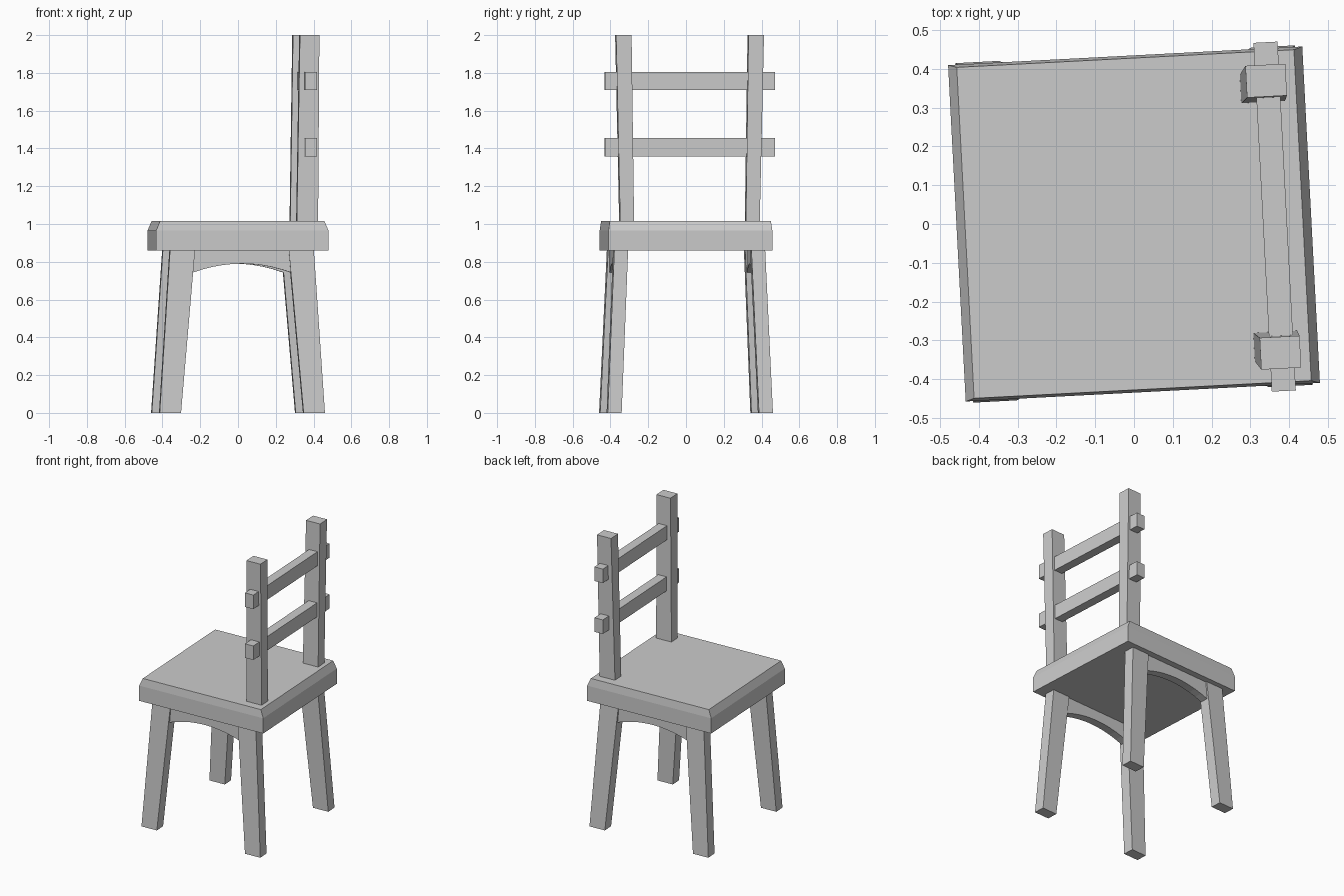
import bpy, bmesh, math

if "Cube" in bpy.data.objects:
    bpy.data.objects.remove(bpy.data.objects["Cube"])

TURN = math.radians(3)  # the whole chair is turned slightly


def finish(name, bm):
    bmesh.ops.recalc_face_normals(bm, faces=bm.faces)
    me = bpy.data.meshes.new(name)
    bm.to_mesh(me)
    bm.free()
    ob = bpy.data.objects.new(name, me)
    ob.rotation_euler.z = TURN
    bpy.context.collection.objects.link(ob)
    return ob


def loft(name, levels, sx=1, sy=1):
    """Stack of rectangles (x0, x1, y0, y1, z), joined and capped."""
    bm = bmesh.new()
    rings = []
    for x0, x1, y0, y1, z in levels:
        pts = [(x0, y0), (x1, y0), (x1, y1), (x0, y1)]
        rings.append([bm.verts.new((x * sx, y * sy, z)) for x, y in pts])
    for a, b in zip(rings, rings[1:]):
        for i in range(4):
            j = (i + 1) % 4
            bm.faces.new((a[i], a[j], b[j], b[i]))
    bm.faces.new(rings[0])
    bm.faces.new(rings[-1])
    return finish(name, bm)


def apron(name, sy):
    """Board with an arched lower edge, extruded through its thickness."""
    bm = bmesh.new()
    half, n = 0.26, 10
    pts = [(half, 0.88), (-half, 0.88)]
    for i in range(n + 1):
        t = -1 + 2 * i / n
        pts.append((t * half, 0.79 - 0.047 * t * t))
    face = bm.faces.new([bm.verts.new((x, sy * 0.337, z)) for x, z in pts])
    ext = bmesh.ops.extrude_face_region(bm, geom=[face])
    verts = [v for v in ext["geom"] if isinstance(v, bmesh.types.BMVert)]
    bmesh.ops.translate(bm, verts=verts, vec=(0, sy * 0.055, 0))
    if face.is_valid and len(face.edges[0].link_faces) < 2:
        bm.faces.new(list(face.verts))
    return finish(name, bm)


# Seat with a sloped upper rim
loft("seat", [(-0.457, 0.457, -0.434, 0.434, 0.86),
              (-0.457, 0.457, -0.434, 0.434, 0.965),
              (-0.435, 0.435, -0.427, 0.427, 1.017)])

# Splayed legs, back posts and aprons, mirrored
for sy, side in ((-1, "front"), (1, "back")):
    for sx, hand in ((-1, "left"), (1, "right")):
        loft(f"{side}_{hand}_leg", [(0.325, 0.438, 0.364, 0.438, 0),
                                    (0.247, 0.38, 0.326, 0.399, 0.88)], sx, sy)
    loft(f"{side}_post", [(0.292, 0.405, 0.296, 0.369, 0.98),
                          (0.308, 0.411, 0.31, 0.392, 2.0)], 1, sy)
    apron(f"{side}_apron", sy)

# Backrest slats running through the posts
for name, z in (("lower_slat", 1.358), ("upper_slat", 1.709)):
    loft(name, [(0.332, 0.394, -0.45, 0.45, z),
                (0.332, 0.394, -0.45, 0.45, z + 0.097)])
